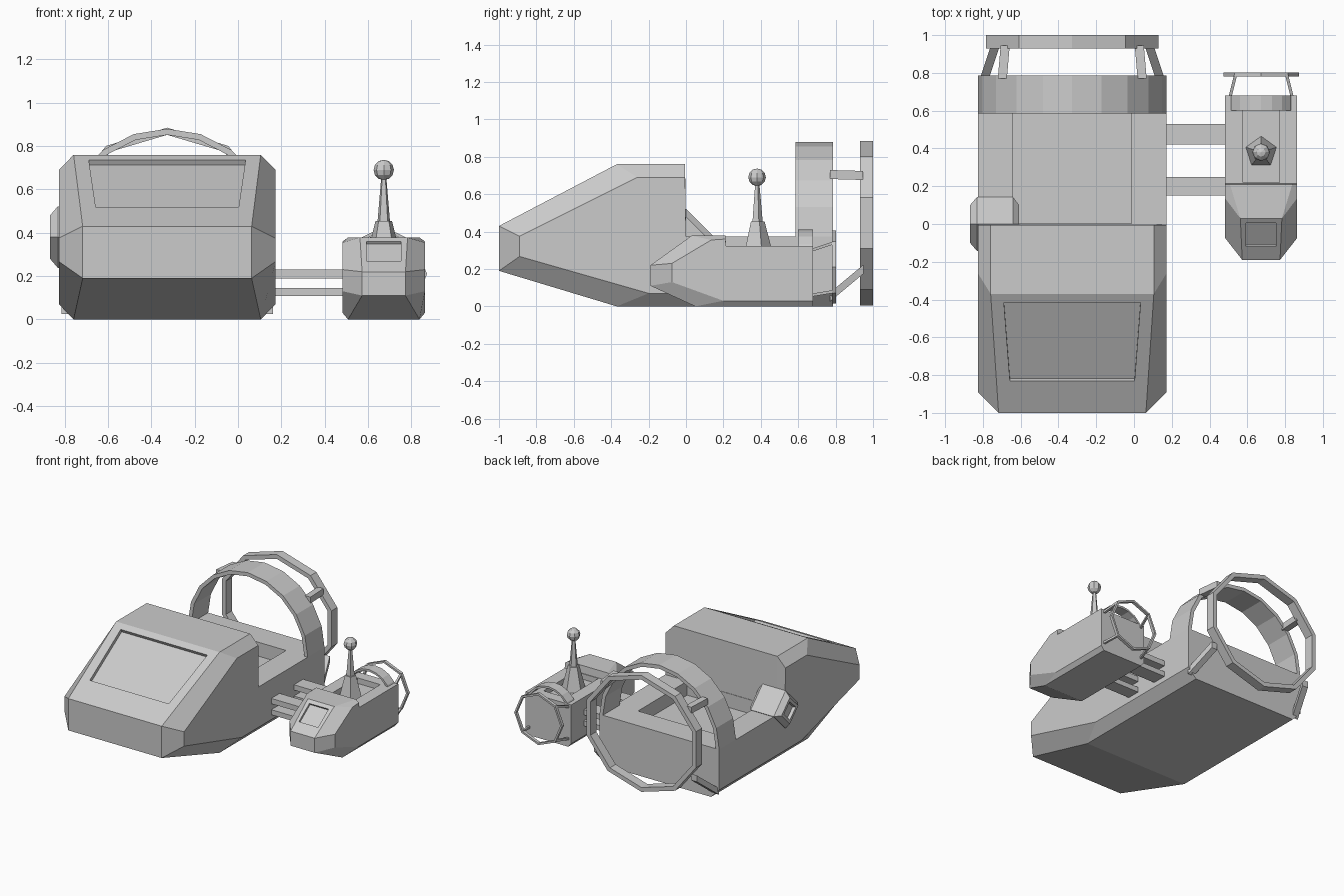
import bpy, bmesh
from math import sin, cos, pi, radians
from mathutils import Vector

if "Cube" in bpy.data.objects:
    bpy.data.objects.remove(bpy.data.objects["Cube"])

HX, SX = -0.327, 0.673      # centre lines of main hull and side pod


def finish(bm, name):
    bmesh.ops.recalc_face_normals(bm, faces=bm.faces[:])
    me = bpy.data.meshes.new(name)
    bm.to_mesh(me)
    bm.free()
    ob = bpy.data.objects.new(name, me)
    bpy.context.collection.objects.link(ob)
    return ob


def skin(name, rings, close=False):
    """Skin equal-length point loops; cap the ends or join them up."""
    bm = bmesh.new()
    vs = [[bm.verts.new(p) for p in r] for r in rings]
    n = len(vs[0])
    pairs = list(zip(vs, vs[1:])) + ([(vs[-1], vs[0])] if close else [])
    for a, b in pairs:
        for i in range(n):
            j = (i + 1) % n
            bm.faces.new((a[i], a[j], b[j], b[i]))
    if not close:
        bm.faces.new(vs[0][::-1])
        bm.faces.new(vs[-1])
    return finish(bm, name)


def body(name, cx, half, inner, outer):
    """inner = (half width, y, z), outer = (y, z): mirrored chamfered side profile."""
    return skin(name, [
        [(cx - half, y, z) for y, z in outer],
        [(cx - w, y, z) for w, y, z in inner],
        [(cx + w, y, z) for w, y, z in inner],
        [(cx + half, y, z) for y, z in outer]])


def box(name, x0, x1, y0, y1, z0, z1):
    return skin(name, [[(x0, y0, z), (x1, y0, z), (x1, y1, z), (x0, y1, z)] for z in (z0, z1)])


def carve(ob, cutter):
    cutter.hide_render = True
    m = ob.modifiers.new("carve", 'BOOLEAN')
    m.operation, m.solver, m.object = 'DIFFERENCE', 'EXACT', cutter
    bpy.context.view_layer.objects.active = ob
    bpy.ops.object.modifier_apply(modifier=m.name)
    bpy.data.objects.remove(cutter)


def window(ob, cx, lo, hi, wlo, whi, depth):
    """Sink a trapezoid panel into a sloping face; lo and hi are (y, z)."""
    n = Vector((0, -(hi[1] - lo[1]), hi[0] - lo[0])).normalized()
    quad = [Vector(p) for p in ((cx - wlo, *lo), (cx + wlo, *lo), (cx + whi, *hi), (cx - whi, *hi))]
    carve(ob, skin("window_cutter", [[p + n * d for p in quad] for d in (-depth, depth)]))


def hoop(name, cx, cz, rx, rz, y0, y1, t, n, full=True):
    """Flat-banded ring or half arch facing y."""
    rings = []
    for i in range(n if full else n + 1):
        a = pi / 2 + 2 * pi * i / n if full else pi * i / n
        c, s = cos(a), sin(a)
        rings.append([(cx + (rx - d) * c, y, cz + (rz - d) * s)
                      for d, y in ((0, y0), (0, y1), (t, y1), (t, y0))])
    return skin(name, rings, full)


def strut(name, a, b, w):
    skin(name, [[(x + dx, y, z + dz) for dx, dz in ((-w, -w), (w, -w), (w, w), (-w, w))]
                for x, y, z in (a, b)])


# Main hull: wedge nose stepping down to a rear deck
hull = body("main_hull", HX, 0.5,
            [(.39, -1, .19), (.39, -1, .43), (.432, -.37, .76), (.432, -.005, .76),
             (.432, 0, .375), (.432, .785, .375), (.432, .785, 0), (.432, -.37, 0)],
            [(-.89, .267), (-.89, .375), (-.26, .69), (-.005, .69),
             (0, .375), (.785, .375), (.785, .07), (-.2, .07)])
window(hull, HX, (-.83, .519), (-.415, .736), .33, .362, .025)
carve(hull, box("cockpit_cutter", -.64, -.012, .003, .59, .27, .5))

# Side pod: smaller version of the hull
pod = body("side_pod", SX, .19,
           [(.10, -.19, .11), (.10, -.19, .22), (.11, .03, .378), (.165, .21, .378),
            (.165, .215, .322), (.165, .68, .322), (.165, .68, 0), (.165, .05, 0)],
           [(-.075, .13), (-.075, .23), (.135, .355), (.21, .36),
            (.215, .322), (.68, .322), (.68, .03), (.2, .03)])
window(pod, SX, (-.12, .27), (0.005, .36), .08, .08, .015)
carve(pod, box("pod_seat_cutter", .577, .769, .22, .6, .28, .35))

# Arches and rear guard rings
hoop("rear_arch", HX, .375, .5, .505, .585, .785, .028, 10, False)
hoop("rear_guard_ring", HX, .445, .48, .44, .93, 1.0, .033, 10)
hoop("pod_arch", SX, .22, .19, .19, .6, .68, .015, 10, False)
hoop("pod_guard_ring", SX, .21, .2, .195, .78, .803, .015, 8)

# Struts holding the guard rings
for side, s in (("left", -1), ("right", 1)):
    strut(f"upper_strut_{side}", (HX + s * .37, .77, .705), (HX + s * .355, .945, .70), .024)
    strut(f"lower_strut_{side}", (HX + s * .465, .77, .05), (HX + s * .405, .95, .2), .024)
    strut(f"pod_upper_strut_{side}", (SX + s * .165, .67, .3), (SX + s * .135, .79, .34), .008)
    strut(f"pod_lower_strut_{side}", (SX + s * .165, .67, .06), (SX + s * .135, .79, .08), .008)

# Four bars joining pod to hull
for i, (y0, y1) in enumerate(((.15, .25), (.42, .53))):
    for j, (z0, z1) in enumerate(((.107, .145), (.19, .23))):
        box(f"link_bar_{i}_{j}", .1, .53, y0, y1, z0, z1)

# Diamond-section side box with a recessed outer end
prof = ((-.845, .065), (-.868, .07), (-.868, .1), (-.832, .142), (-.64, .142), (-.608, .1))
skin("side_box", [[(x, r * cos(k * pi / 2), .38 + r * sin(k * pi / 2)) for k in range(4)]
                  for x, r in prof])

# Mast: pentagonal foot and spike with a ball on top
prof = ((.28, .085), (.455, .04), (.455, .03), (.66, .012))
skin("mast", [[(SX + r * cos(radians(90 + 72 * k)), .38 + r * sin(radians(90 + 72 * k)), z)
               for k in range(5)] for z, r in prof])
bpy.ops.mesh.primitive_uv_sphere_add(segments=8, ring_count=6, radius=.047, location=(SX, .38, .69))
bpy.context.object.name = "mast_ball"
